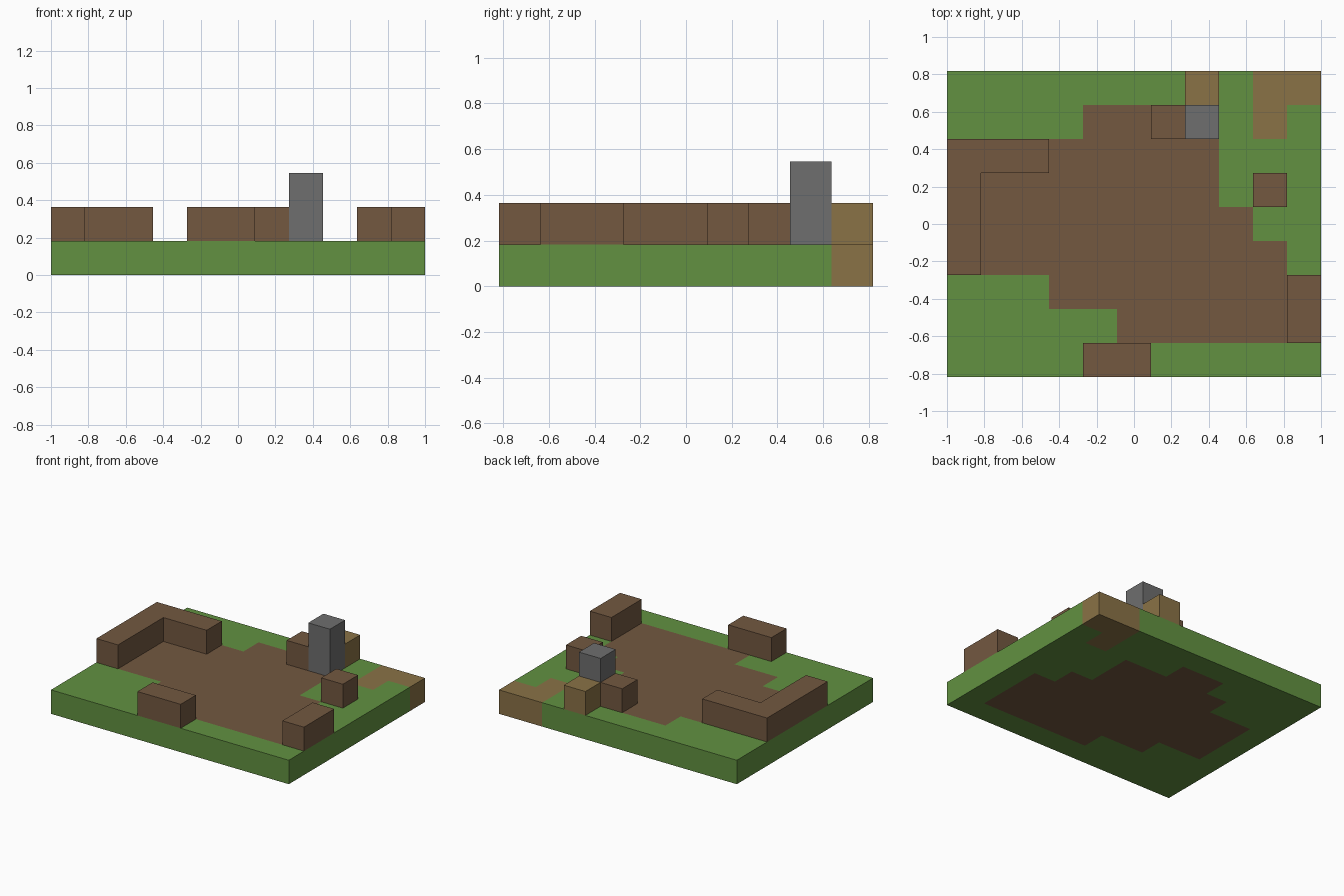
import bpy
import bmesh

cube = bpy.data.objects.get("Cube")
if cube:
    bpy.data.objects.remove(cube, do_unlink=True)

COLS, ROWS = 11, 9
CELL = 2 / COLS


def linear(v):
    v /= 255
    return v / 12.92 if v <= 0.04045 else ((v + 0.055) / 1.055) ** 2.4


def make_material(name, *rgb):
    colour = [linear(v) for v in rgb] + [1]
    mat = bpy.data.materials.new(name)
    mat.use_nodes = True
    mat.diffuse_color = colour
    bsdf = mat.node_tree.nodes["Principled BSDF"]
    bsdf.inputs["Base Color"].default_value = colour
    bsdf.inputs["Roughness"].default_value = 0.9
    return mat


GRASS = make_material("grass green", 98, 145, 65)
DIRT = make_material("dirt brown", 115, 88, 64)
SAND = make_material("sand tan", 138, 114, 70)
STONE = make_material("stone grey", 110, 110, 110)


def build_cells(name, cells, low, high):
    """Make one closed solid from grid cells {(col, row): material}."""
    mats = list(dict.fromkeys(cells.values()))
    bm = bmesh.new()

    def quad(corners, mat):
        verts = [bm.verts.new(((c - COLS / 2) * CELL, (r - ROWS / 2) * CELL, z * CELL))
                 for c, r, z in corners]
        bm.faces.new(verts).material_index = mats.index(mat)

    for (c, r), mat in cells.items():
        ring = [(c, r), (c + 1, r), (c + 1, r + 1), (c, r + 1)]
        quad([(*p, high) for p in ring], mat)
        quad([(*p, low) for p in reversed(ring)], mat)
        # Side walls only where there is no neighbour
        for i, (dc, dr) in enumerate([(0, -1), (1, 0), (0, 1), (-1, 0)]):
            if (c + dc, r + dr) not in cells:
                a, b = ring[i], ring[(i + 1) % 4]
                quad([(*a, low), (*b, low), (*b, high), (*a, high)], mat)
    bmesh.ops.remove_doubles(bm, verts=bm.verts, dist=0.001)
    # Merge neighbouring flat cells of the same colour
    bmesh.ops.dissolve_limit(bm, angle_limit=0.01, verts=bm.verts, edges=bm.edges,
                             delimit={'MATERIAL'})
    mesh = bpy.data.meshes.new(name)
    bm.to_mesh(mesh)
    bm.free()
    for mat in mats:
        mesh.materials.append(mat)
    obj = bpy.data.objects.new(name, mesh)
    bpy.context.collection.objects.link(obj)
    return obj


# Ground slab: back row first, g = grass, d = dirt, s = sand
GROUND = [
    "gggggggggss",
    "ggggddgggsg",
    "gggdddddggg",
    "gdddddddggg",
    "gddddddddgg",
    "gdddddddddg",
    "gggdddddddg",
    "gggggdddddg",
    "ggggggggggg",
]
KEY = {"g": GRASS, "d": DIRT, "s": SAND}
build_cells("ground", {(c, ROWS - 1 - i): KEY[ch]
                       for i, line in enumerate(GROUND)
                       for c, ch in enumerate(line)}, 0, 1)

# Blocks standing on the ground: name, cells, material, top level
BLOCKS = [
    ("corner_wall", [(0, 3), (0, 4), (0, 5), (0, 6), (1, 6), (2, 6)], DIRT, 2),
    ("front_wall", [(4, 0), (5, 0)], DIRT, 2),
    ("left_wall", [(10, 1), (10, 2)], DIRT, 2),
    ("single_block", [(9, 5)], DIRT, 2),
    ("pillar_side_block", [(6, 7)], DIRT, 2),
    ("sand_block", [(7, 8)], SAND, 2),
    ("stone_pillar", [(7, 7)], STONE, 3),
]
for name, cells, mat, top in BLOCKS:
    build_cells(name, {cell: mat for cell in cells}, 1, top)
